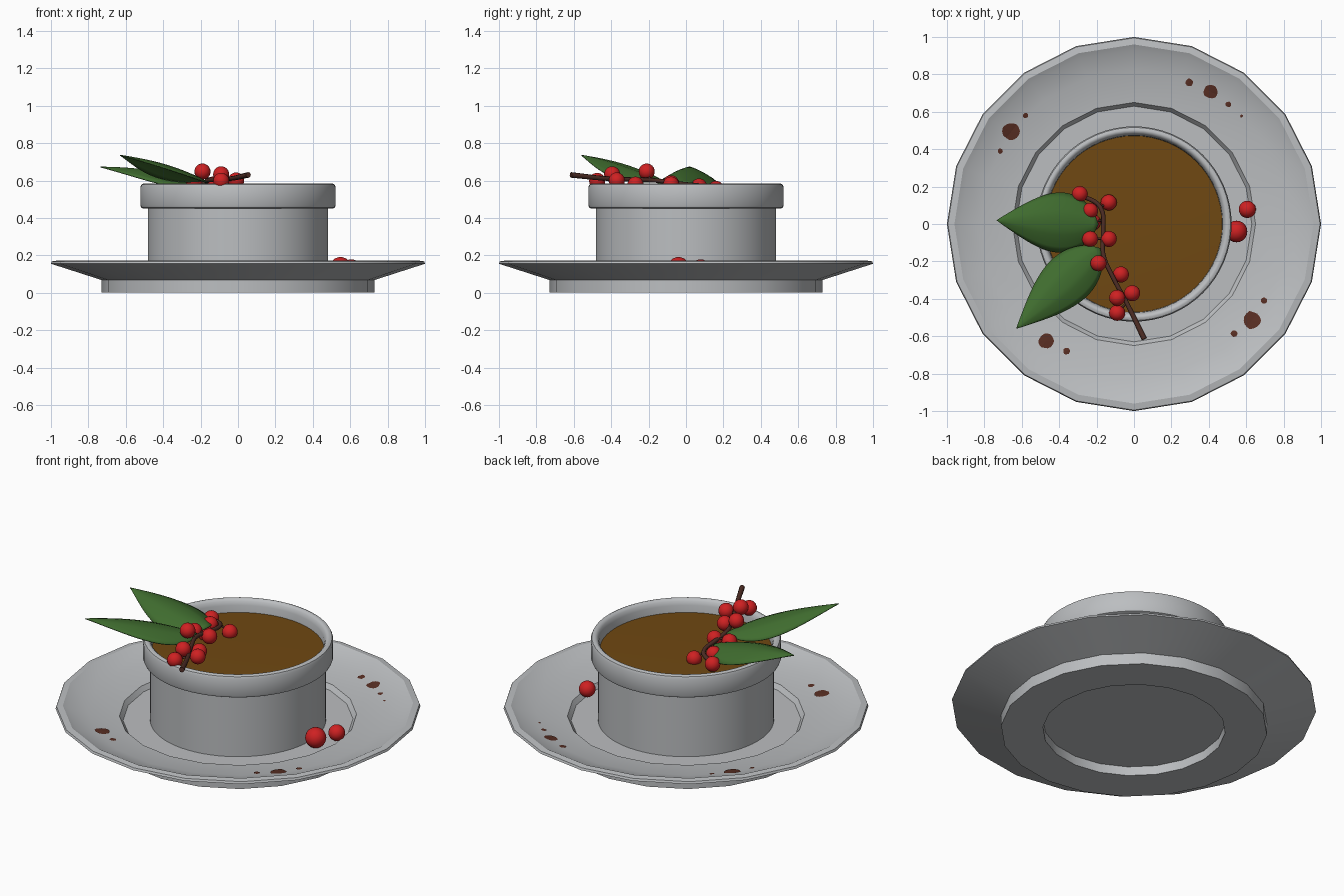
import bpy, bmesh, math, random
from mathutils import Vector

if "Cube" in bpy.data.objects:
    bpy.data.objects.remove(bpy.data.objects["Cube"])

random.seed(4)


def material(name, rgb):
    m = bpy.data.materials.new(name)
    m.diffuse_color = (*rgb, 1)
    m.use_nodes = True
    m.node_tree.nodes["Principled BSDF"].inputs["Base Color"].default_value = m.diffuse_color
    return m


CERAMIC = material("grey ceramic", (0.50, 0.515, 0.53))
CUSTARD = material("brown custard", (0.16, 0.065, 0.006))
BERRY = material("red berry", (0.62, 0.015, 0.016))
LEAF = material("leaf green", (0.05, 0.15, 0.028))
BARK = material("stem brown", (0.075, 0.026, 0.018))
SAUCE = material("sauce brown", (0.10, 0.028, 0.017))


def finish(bm, name, mat, angle=None):
    bmesh.ops.recalc_face_normals(bm, faces=bm.faces)
    me = bpy.data.meshes.new(name)
    bm.to_mesh(me)
    bm.free()
    me.materials.append(mat)
    ob = bpy.data.objects.new(name, me)
    bpy.context.collection.objects.link(ob)
    if angle:
        bpy.ops.object.select_all(action='DESELECT')
        ob.select_set(True)
        bpy.context.view_layer.objects.active = ob
        bpy.ops.object.shade_smooth_by_angle(angle=math.radians(angle))
    return ob


def lathe(name, profile, sides, mat, angle=30):
    """Spin an (r, z) profile; r = 0 makes a pole."""
    bm = bmesh.new()
    rings = []
    for r, z in profile:
        n = 1 if r == 0 else sides
        rings.append([bm.verts.new((r * math.cos(2 * math.pi * i / sides),
                                    r * math.sin(2 * math.pi * i / sides), z)) for i in range(n)])
    for a, b in zip(rings, rings[1:]):
        for i in range(sides):
            j = (i + 1) % sides
            quad = [a[i % len(a)], a[j % len(a)], b[j % len(b)], b[i % len(b)]]
            bm.faces.new(list(dict.fromkeys(quad)))
    return finish(bm, name, mat, angle)


# Twenty-sided plate with foot, recess underneath and sunken well
lathe("plate", [(0, 0.055), (0.5, 0.055), (0.5, 0.0), (0.73, 0.0), (0.73, 0.068),
                (1.0, 0.155), (0.995, 0.168), (0.96, 0.173), (0.93, 0.158), (0.82, 0.124),
                (0.65, 0.107), (0.63, 0.08), (0, 0.08)], 20, CERAMIC)

# Ramekin with thick rounded lip
lathe("ramekin", [(0, 0.075), (0.482, 0.075), (0.482, 0.45), (0.507, 0.45), (0.517, 0.455),
                  (0.522, 0.467), (0.522, 0.565), (0.516, 0.579), (0.503, 0.585), (0.492, 0.583),
                  (0.482, 0.573), (0.474, 0.55), (0.47, 0.48), (0, 0.48)], 64, CERAMIC, 40)

# Custard filling with a faintly uneven edge
lathe("custard", [(0.472, 0.485), (0.472, 0.508), (0.3, 0.511), (0, 0.512)], 64, CUSTARD)


# Sauce drops lying on the plate slope
def slope_z(r):
    return 0.107 + (r - 0.65) * 0.1 if r < 0.82 else 0.124 + (r - 0.82) * 0.309


drops = [(-.655, .495, .048), (-.58, .58, .014), (-.715, .39, .014), (.295, .757, .021),
         (.41, .707, .038), (.505, .64, .015), (.575, .577, .008), (.63, -.515, .048),
         (.695, -.41, .017), (.535, -.585, .018), (-.47, -.625, .04), (-.36, -.68, .018)]
bm = bmesh.new()
for x, y, r in drops:
    ring = []
    for i in range(14):
        a = 2 * math.pi * i / 14
        q = r * random.uniform(0.9, 1.08)
        px, py = x + q * math.cos(a), y + q * math.sin(a)
        ring.append(bm.verts.new((px, py, slope_z(math.hypot(px, py)) + 0.004)))
    top = bm.verts.new((x, y, slope_z(math.hypot(x, y)) + 0.006))
    for i in range(14):
        bm.faces.new((ring[i], ring[(i + 1) % 14], top))
finish(bm, "sauce_drops", SAUCE)


# Tubes for the twig and the berry stalks
def tube(name, points, radius):
    cu = bpy.data.curves.new(name, 'CURVE')
    cu.dimensions = '3D'
    cu.bevel_depth = radius
    cu.bevel_resolution = 2
    cu.resolution_u = 5
    cu.use_fill_caps = True
    sp = cu.splines.new('BEZIER')
    sp.bezier_points.add(len(points) - 1)
    for bp, p in zip(sp.bezier_points, points):
        bp.co = p
        bp.handle_left_type = bp.handle_right_type = 'AUTO'
    sp.bezier_points[-1].radius = 1.25
    cu.materials.append(BARK)
    ob = bpy.data.objects.new(name, cu)
    bpy.context.collection.objects.link(ob)


twig = [Vector(p) for p in [(-.27, .15, .555), (-.18, .09, .57), (-.165, -.05, .585),
                            (-.165, -.16, .6), (-.115, -.28, .605), (-.04, -.42, .61), (.055, -.615, .63)]]
tube("twig", twig, 0.012)

# Berries on the twig, each with a short stalk, and two loose ones on the plate
berries = [(-.29, .16, .555), (-.135, .115, .53), (-.235, .07, .568), (-.22, .01, .535),
           (-.235, -.08, .585), (-.135, -.08, .578), (-.19, -.21, .648), (-.07, -.27, .578),
           (-.01, -.37, .6), (-.09, -.395, .633), (-.09, -.475, .598)]


def berry(name, pos, r):
    bm = bmesh.new()
    bmesh.ops.create_uvsphere(bm, u_segments=20, v_segments=12, radius=r)
    finish(bm, name, BERRY, 60).location = pos


for i, p in enumerate(berries):
    berry(f"berry_{i + 1}", p, 0.043)
    near = min((a.lerp(b, t / 4) for a, b in zip(twig, twig[1:]) for t in range(5)),
               key=lambda q: (q - Vector(p)).length)
    tube(f"berry_stalk_{i + 1}", [near, Vector(p)], 0.006)
berry("loose_berry_large", (.548, -.04, .133), 0.058)
berry("loose_berry_small", (.606, .078, .133), 0.046)


# Arched pointed leaves with a fine midrib and side veins
def leaf(name, base, tip, half_width, droop, bulge):
    base, tip = Vector(base), Vector(tip)
    side = Vector((-(tip - base).y, (tip - base).x, 0)).normalized()
    nu, nv = 20, 5
    bm = bmesh.new()
    grid = []
    for i in range(nu + 1):
        u = i / nu
        w = max(math.sin(math.pi * u ** 0.7), 0) * half_width
        mid = base.lerp(tip, u) + Vector((0, 0, bulge * math.sin(math.pi * u)))
        row = []
        for j in range(-nv, nv + 1):
            v = j / nv
            z = -droop * abs(v) ** 1.6 * w / half_width
            if j == 0:
                z -= 0.006 * w / half_width
            row.append(bm.verts.new(mid + side * (v * w) + Vector((0, 0, z))))
        grid.append(row)
    for a, b in zip(grid, grid[1:]):
        for j in range(2 * nv):
            bm.faces.new((a[j], a[j + 1], b[j + 1], b[j]))
    bmesh.ops.remove_doubles(bm, verts=bm.verts, dist=0.0005)
    ob = finish(bm, name, LEAF, 40)
    s = ob.modifiers.new("thickness", 'SOLIDIFY')
    s.thickness = 0.005
    s.offset = 0


leaf("leaf_left", (-.19, 0, .59), (-.735, .02, .672), 0.16, 0.065, 0.025)
leaf("leaf_front", (-.18, -.13, .60), (-.63, -.56, .735), 0.135, 0.05, 0.02)
